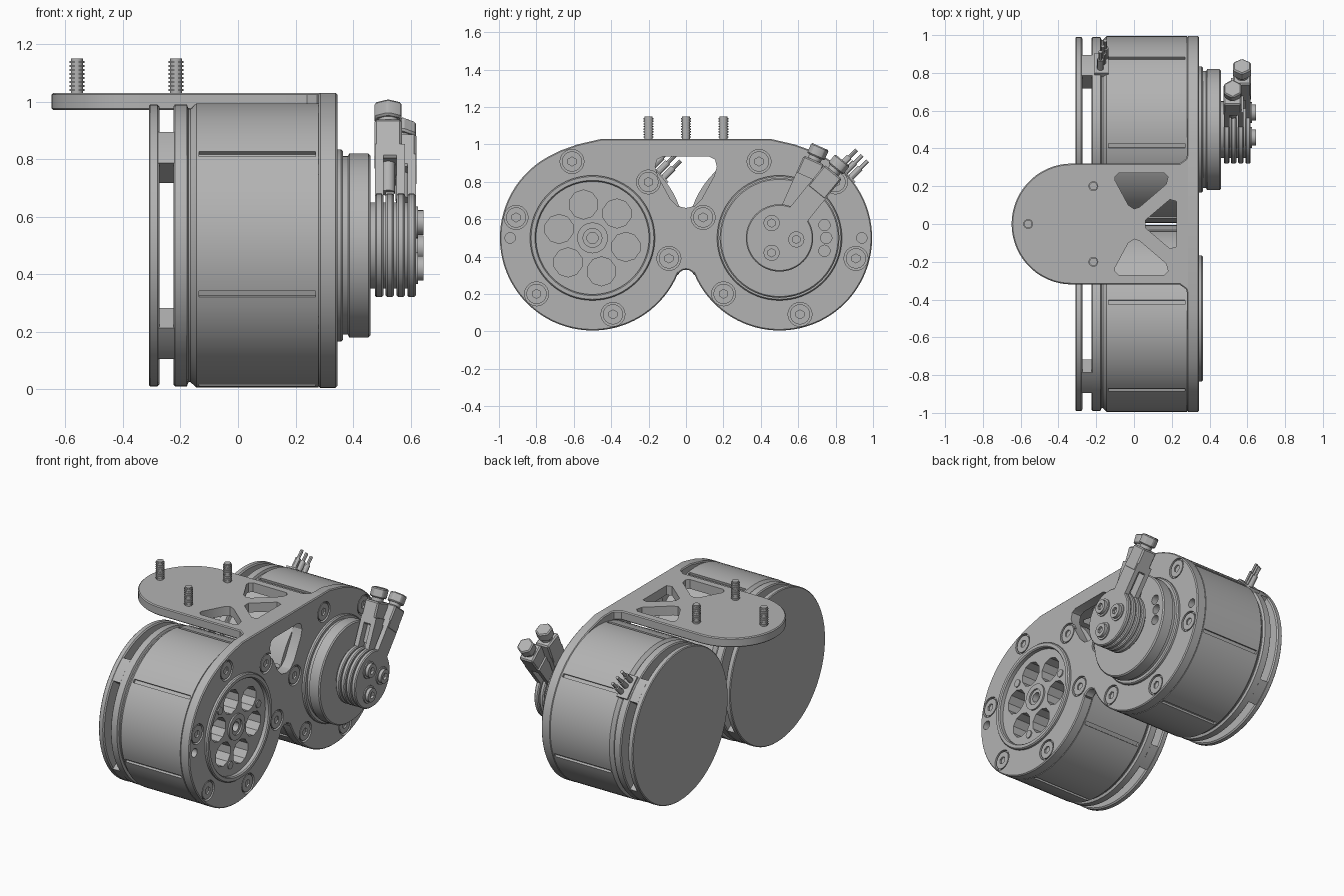
import bpy, bmesh
from math import sin, cos, pi, radians
from mathutils import Vector, Matrix

if "Cube" in bpy.data.objects:
    bpy.data.objects.remove(bpy.data.objects["Cube"], do_unlink=True)

grey = bpy.data.materials.new("machined_grey")
grey.use_nodes = True
COLOUR = (0.45, 0.45, 0.45, 1)
grey.diffuse_color = COLOUR
grey.node_tree.nodes["Principled BSDF"].inputs["Base Color"].default_value = COLOUR
X = Vector((1, 0, 0))
parts = []


def finish(name, bm):
    bmesh.ops.recalc_face_normals(bm, faces=bm.faces)
    mesh = bpy.data.meshes.new(name)
    bm.to_mesh(mesh)
    bm.free()
    mesh.materials.append(grey)
    ob = bpy.data.objects.new(name, mesh)
    bpy.context.collection.objects.link(ob)
    parts.append(ob)
    return ob


def polar(cy, angle, r, x=0.0):
    """Point around a motor axis; angle in degrees from +y towards +z."""
    a = radians(angle)
    return Vector((x, cy + r * cos(a), 0.5 + r * sin(a)))


def lathe(name, cy, profile):
    """Spin an (x, radius) profile about a motor axis."""
    bm = bmesh.new()
    vs = [bm.verts.new((x, cy, 0.5 + r)) for x, r in profile]
    es = [bm.edges.new(p) for p in zip(vs, vs[1:])]
    bmesh.ops.spin(bm, geom=vs + es, cent=(0, cy, 0.5), axis=X, angle=2 * pi, steps=72)
    bmesh.ops.remove_doubles(bm, verts=bm.verts, dist=0.0005)
    return finish(name, bm)


def prism(name, points, offset):
    """Extrude a closed 3D outline by an offset."""
    bm = bmesh.new()
    face = bm.faces.new([bm.verts.new(p) for p in points])
    ext = bmesh.ops.extrude_face_region(bm, geom=[face], use_keep_orig=True)
    bmesh.ops.translate(bm, vec=offset, verts=[g for g in ext["geom"] if isinstance(g, bmesh.types.BMVert)])
    return finish(name, bm)


def rod(name, a, b, r, sides=24):
    a, b = Vector(a), Vector(b)
    bm = bmesh.new()
    turn = (b - a).to_track_quat("Z", "Y").to_matrix().to_4x4()
    bmesh.ops.create_cone(bm, cap_ends=True, segments=sides, radius1=r, radius2=r,
                          depth=(b - a).length, matrix=Matrix.Translation((a + b) / 2) @ turn)
    return finish(name, bm)


def beam(name, cy, angle, r0, r1, width, x0, x1):
    """Box lying along a radial direction of a motor."""
    d, t = polar(0, angle, 1) - polar(0, 0, 0), polar(0, angle + 90, 1) - polar(0, 0, 0)
    c = Vector((x0, cy, 0.5))
    pts = [c + d * r + t * s * width / 2 for r, s in ((r0, -1), (r1, -1), (r1, 1), (r0, 1))]
    return prism(name, pts, X * (x1 - x0))


def cut(ob, cutters):
    """Subtract the cutters and delete them."""
    for c in cutters:
        mod = ob.modifiers.new("cut", "BOOLEAN")
        mod.operation, mod.solver, mod.object = "DIFFERENCE", "EXACT", c
    bpy.context.view_layer.update()
    mesh = bpy.data.meshes.new_from_object(ob.evaluated_get(bpy.context.evaluated_depsgraph_get()))
    ob.modifiers.clear()
    ob.data = mesh
    for c in cutters:
        parts.remove(c)
        bpy.data.objects.remove(c, do_unlink=True)


def bevel(ob, w):
    bm = bmesh.new()
    bm.from_mesh(ob.data)
    edges = [e for e in bm.edges if len(e.link_faces) == 2 and e.calc_face_angle() > 0.9]
    bmesh.ops.bevel(bm, geom=edges, offset=w, segments=1, affect="EDGES")
    bm.to_mesh(ob.data)
    bm.free()


# Front plate: two joined discs with a flat top and a filleted neck
half = [(-0.45, 1.03), (-0.58, 1.0), (-0.67, 0.968)]
half += [tuple(polar(-0.5, a, 0.495)[1:]) for a in range(117, 338, 4)]
half += [(0.046 * cos(radians(a)), 0.286 + 0.044 * sin(radians(a))) for a in (157, 135, 112)]
outline = half + [(0, 0.33)] + [(-y, z) for y, z in reversed(half)]
plate = prism("front_plate", [(0.28, y, z) for y, z in outline], X * 0.065)
bevel(plate, 0.006)

# Plate window, bearing openings and screw pockets
win = [(0.125, 0.935), (0.155, 0.92), (0.165, 0.88), (0.15, 0.83), (0.085, 0.71), (0.045, 0.67)]
win = win + [(0, 0.66)] + [(-y, z) for y, z in reversed(win)]
cutters = [prism("window", [(0.2, y, z) for y, z in win], X * 0.3)]
SCREWS = [45 + 60 * i for i in range(6)]
for cy in (-0.5, 0.5):
    cutters.append(rod("bore", (0.2, cy, 0.5), (0.4, cy, 0.5), 0.325, 64))
    for a in SCREWS:
        cutters.append(rod("pocket", polar(cy, a, 0.423, 0.325), polar(cy, a, 0.423, 0.4), 0.064))
    side = 0 if cy > 0 else 180
    cutters.append(rod("dowel_hole", polar(cy, side, 0.44, 0.3), polar(cy, side, 0.44, 0.4), 0.028))
cut(plate, cutters)

# Mounting shelf with rounded end, flared root and lightening holes
edge = [(0.345, -0.38), (0.285, -0.38), (0.275, -0.345), (0.24, -0.32)]
edge += [(-0.33 + 0.318 * cos(radians(a)), 0.32 * sin(radians(a))) for a in range(270, 179, -6)]
edge += [(x, -y) for x, y in reversed(edge[:-1])]
shelf = prism("mounting_shelf", [(x, y, 0.97) for x, y in edge], Vector((0, 0, 0.06)))
bevel(shelf, 0.006)
trap = [(-0.08, 0.27), (0.16, 0.27), (0.18, 0.25), (0.17, 0.21), (0.03, 0.09), (0, 0.08),
        (-0.03, 0.1), (-0.1, 0.23), (-0.1, 0.25)]
tri = [(0.06, 0.02), (0.19, 0.13), (0.225, 0.12), (0.225, -0.12), (0.19, -0.13), (0.06, -0.02)]
holes = [trap, [(x, -y) for x, y in trap], tri]
cut(shelf, [prism("shelf_hole", [(x, y, 0.9) for x, y in h], Vector((0, 0, 0.2))) for h in holes])

# Threaded studs on the shelf
for x, y in ((-0.56, 0), (-0.215, 0.2), (-0.215, -0.2)):
    rod("stud_core", (x, y, 1.0), (x, y, 1.15), 0.021)
    for i in range(8):
        z = 1.036 + i * 0.014
        rod("stud_thread", (x, y, z), (x, y, z + 0.007), 0.026)

# Two motors
for cy, groove in ((-0.5, 20), (0.5, 40)):
    lathe("rear_cap", cy, [(-0.31, 0), (-0.31, 0.485), (-0.305, 0.49), (-0.28, 0.49),
                           (-0.273, 0.482), (-0.273, 0)])
    body = lathe("motor_body", cy, [
        (-0.225, 0), (-0.225, 0.483), (-0.219, 0.49), (-0.178, 0.49), (-0.172, 0.475), (-0.165, 0.475),
        (-0.145, 0.494), (0.28, 0.494), (0.28, 0.325), (0.05, 0.325), (0.05, 0)])
    cut(body, [beam("groove", cy, groove + 60 * i, 0.478, 0.6, 0.022, -0.135, 0.27) for i in range(6)])

    # Spacer blocks in the rear gap
    for a in (45, 135, 225, 315):
        arc = [polar(cy, a + d, 0.488, -0.3) for d in range(-9, 10, 3)]
        arc += [polar(cy, a + d, 0.37, -0.3) for d in (9, 0, -9)]
        prism("gap_spacer", arc, X * 0.11)

    # Phase wires with a small outlet block
    beam("wire_outlet", cy, 45, 0.4, 0.5, 0.15, -0.21, -0.135)
    for s in (-0.042, 0, 0.042):
        off = Vector((-s * 0.3, -s * 0.7, s * 0.7))
        rod("wire", polar(cy, 45, 0.46, -0.165) + off, polar(cy, 45, 0.57, -0.165) + off, 0.017, 12)
        rod("wire_tip", polar(cy, 45, 0.56, -0.165) + off, polar(cy, 45, 0.625, -0.165) + off, 0.01, 12)

    # Flange screws with cross slots
    for a in SCREWS:
        head = rod("flange_screw", polar(cy, a, 0.423, 0.3), polar(cy, a, 0.423, 0.342), 0.054)
        c = polar(cy, a, 0.423, 0.332)
        cut(head, [rod("socket", c, c + X * 0.1, 0.024, 6)])

    # Bearing ring around the output
    lathe("bearing_ring", cy, [(0.28, 0.334), (0.358, 0.334), (0.365, 0.328), (0.365, 0.308),
                               (0.358, 0.302), (0.2, 0.302)])

# Open planet carrier on the right motor
carrier = rod("planet_carrier", (0.2, -0.5, 0.5), (0.335, -0.5, 0.5), 0.303, 64)
ports = [rod("port", polar(-0.5, a, 0.185, 0.1), polar(-0.5, a, 0.185, 0.4), 0.078, 10)
         for a in range(45, 360, 60)]
ports.append(rod("shaft_bore", (0.1, -0.5, 0.5), (0.4, -0.5, 0.5), 0.03))
cut(carrier, ports)
lathe("carrier_hub", -0.5, [(0.3, 0.082), (0.345, 0.082), (0.345, 0.05), (0.25, 0.05)])
for a in (15, 135, 255):
    rod("planet_pin", polar(-0.5, a, 0.235, 0.3), polar(-0.5, a, 0.235, 0.342), 0.024)

# Output hub on the left motor
hub = lathe("output_hub", 0.5, [(0.2, 0), (0.2, 0.3), (0.36, 0.3), (0.362, 0.31), (0.382, 0.31),
                                (0.387, 0.32), (0.453, 0.32), (0.46, 0.313), (0.46, 0)])
cut(hub, [rod("hub_hole", polar(0.5, a, 0.25, 0.42), polar(0.5, a, 0.25, 0.5), 0.03) for a in (-16, 0, 16)])

# Stacked clamp discs and their bolts
rod("clamp_core", (0.45, 0.5, 0.5), (0.61, 0.5, 0.5), 0.15, 48)
DISCS = [0.476, 0.513, 0.551, 0.589]
for x in DISCS:
    bevel(rod("clamp_disc", (x, 0.5, 0.5), (x + 0.029, 0.5, 0.5), 0.18, 48), 0.006)
for a in (-5, 118, 242):
    c = polar(0.5, a, 0.09, 0.6)
    rod("bolt_washer", c, c + X * 0.025, 0.055)
    head = rod("bolt_head", c, c + X * 0.045, 0.043)
    cut(head, [rod("socket", c + X * 0.03, c + X * 0.1, 0.022, 6)])

# Two tension arms: forked ears, end block and hex bolt
for angle, x, ears in ((66, 0.522, (0, 2)), (51, 0.572, (1, 3))):
    for i in ears:
        beam("arm_ear", 0.5, angle, 0.08, 0.36, 0.12, DISCS[i], DISCS[i] + 0.029)
    bevel(beam("arm_block", 0.5, angle, 0.31, 0.455, 0.12, x - 0.048, x + 0.048), 0.008)
    rod("arm_bolt_shank", polar(0.5, angle, 0.2, x), polar(0.5, angle, 0.49, x), 0.024)
    rod("arm_bolt_collar", polar(0.5, angle, 0.45, x), polar(0.5, angle, 0.475, x), 0.036)
    bevel(rod("arm_bolt_head", polar(0.5, angle, 0.475, x), polar(0.5, angle, 0.535, x), 0.054, 6), 0.007)

# Smooth shading with sharp edges kept
bpy.ops.object.select_all(action="DESELECT")
for ob in parts:
    ob.select_set(True)
bpy.context.view_layer.objects.active = parts[0]
bpy.ops.object.shade_smooth_by_angle(angle=radians(30))
